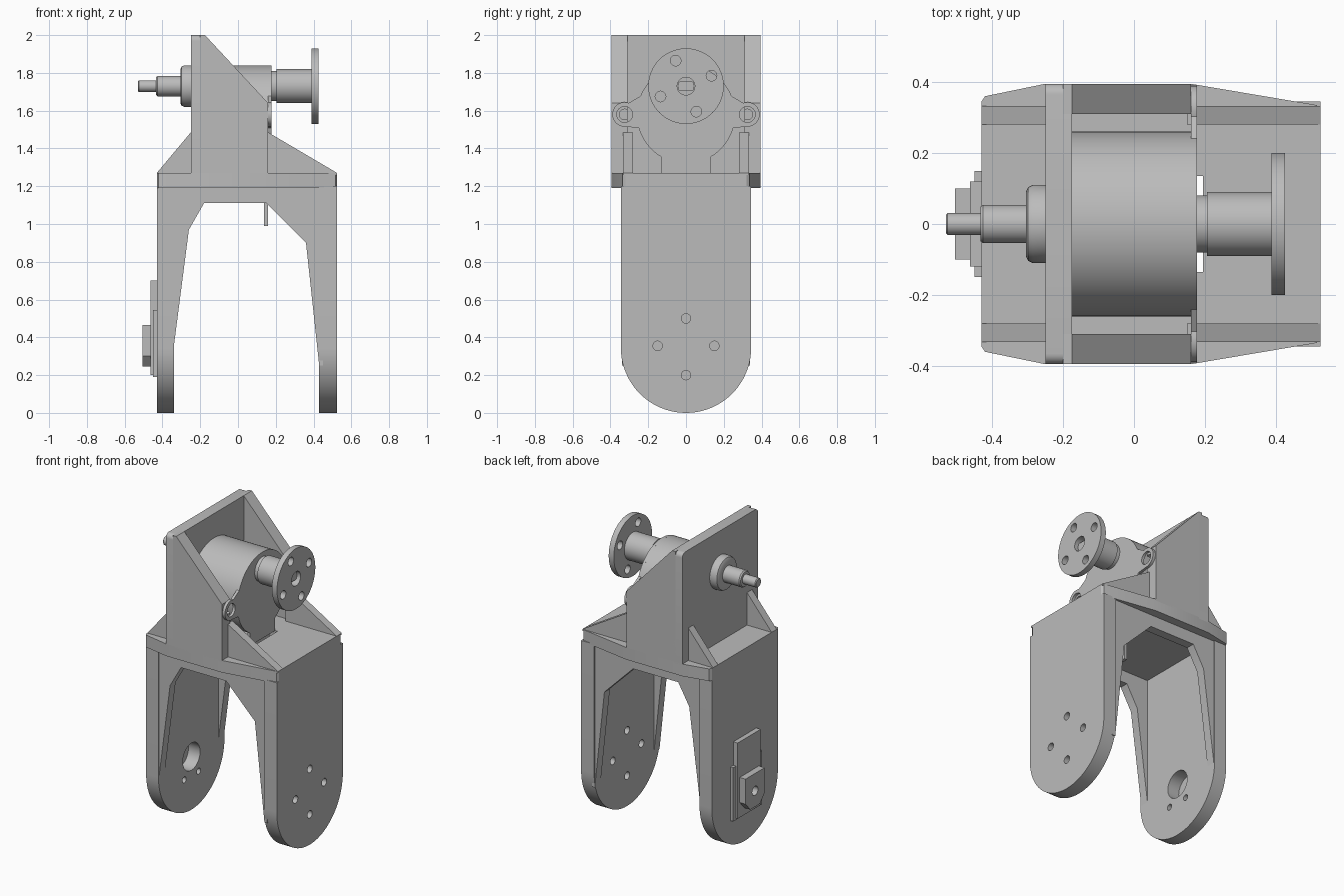
import bpy, bmesh
from math import sin, cos, pi, radians
from mathutils import Vector

if "Cube" in bpy.data.objects:
    bpy.data.objects.remove(bpy.data.objects["Cube"], do_unlink=True)

grey = bpy.data.materials.new("plain grey")
grey.use_nodes = True
colour = (0.5, 0.5, 0.5, 1)
grey.diffuse_color = colour
grey.node_tree.nodes["Principled BSDF"].inputs["Base Color"].default_value = colour
parts = []


def finish(name, bm):
    bmesh.ops.recalc_face_normals(bm, faces=bm.faces)
    mesh = bpy.data.meshes.new(name)
    bm.to_mesh(mesh)
    bm.free()
    mesh.materials.append(grey)
    obj = bpy.data.objects.new(name, mesh)
    bpy.context.collection.objects.link(obj)
    parts.append(obj)
    return obj


def prism(name, pts, axis, lo, hi):
    """Extrude a closed outline along an axis."""
    place = {"x": lambda p, d: (d, p[0], p[1]),
             "y": lambda p, d: (p[0], d, p[1]),
             "z": lambda p, d: (p[0], p[1], d)}[axis]
    bm = bmesh.new()
    face = bm.faces.new([bm.verts.new(place(p, lo)) for p in pts])
    ext = bmesh.ops.extrude_face_region(bm, geom=[face], use_keep_orig=True)
    top = [v for v in ext["geom"] if isinstance(v, bmesh.types.BMVert)]
    bmesh.ops.translate(bm, verts=top, vec=Vector(place((0, 0), hi - lo)))
    return finish(name, bm)


def box(name, x, y, z):
    return prism(name, [(x[0], y[0]), (x[1], y[0]), (x[1], y[1]), (x[0], y[1])], "z", *z)


def lathe(name, profile, y, z, n=48):
    """Revolve (x, radius) pairs about a line parallel to x."""
    bm = bmesh.new()
    rings = [[bm.verts.new((x, y + r * cos(2 * pi * i / n), z + r * sin(2 * pi * i / n)))
              for i in range(n)] for x, r in profile]
    for a, b in zip(rings, rings[1:]):
        for i in range(n):
            j = (i + 1) % n
            bm.faces.new((a[i], a[j], b[j], b[i]))
    bm.faces.new(rings[0])
    bm.faces.new(rings[-1])
    return finish(name, bm)


def cut(obj, *cutters):
    """Subtract cutters, then delete them."""
    for c in cutters:
        mod = obj.modifiers.new("cut", "BOOLEAN")
        mod.operation, mod.solver, mod.object = "DIFFERENCE", "EXACT", c
        bpy.context.view_layer.objects.active = obj
        bpy.ops.object.modifier_apply(modifier=mod.name)
        parts.remove(c)
        bpy.data.objects.remove(c, do_unlink=True)


def drill(obj, x0, x1, r, *centres):
    cut(obj, *[lathe("drill", [(x0, r), (x1, r)], y, z, 24) for y, z in centres])


def arc(cy, cz, r, a0, a1, n=16):
    angles = [radians(a0 + (a1 - a0) * i / n) for i in range(n + 1)]
    return [(cy + r * cos(a), cz + r * sin(a)) for a in angles]


FLOOR, AXIS, MOTOR = 1.27, 1.73, 1.58

# Fork arms with rounded ends
arm = [(0.345, 1.2)] + arc(0, 0.345, 0.345, 0, -180, 40) + [(-0.345, 1.2)]
arm_r = prism("drive_side_arm", arm, "x", 0.43, 0.525)
arm_l = prism("sensor_side_arm", arm, "x", -0.43, -0.34)
drill(arm_r, 0.3, 0.6, 0.025, (0, 0.5), (0, 0.2), (0.15, 0.355), (-0.15, 0.355))
drill(arm_l, -0.5, -0.3, 0.09, (0, 0.35))
drill(arm_l, -0.5, -0.3, 0.02, (0.075, 0.225), (-0.075, 0.225))

# Bridge slab, tapered towards its ends, with a slot for the motor tab
half = [(-0.43, 0.345), (-0.42, 0.36), (-0.25, 0.395), (0.16, 0.395), (0.515, 0.335), (0.525, 0.32)]
slab = prism("bridge_slab", half + [(x, -y) for x, y in reversed(half)], "z", 1.19, FLOOR)
cut(slab, box("slot", (0.135, 0.195), (-0.135, 0.135), (1.1, 1.4)))

# Webs, side walls and gussets on both sides
web = [(-0.36, 1.2), (-0.36, 0.35), (-0.34, 0.35), (-0.26, 0.97), (-0.18, 1.11),
       (0.15, 1.11), (0.36, 0.9), (0.43, 0.25), (0.45, 0.25), (0.45, 1.2)]
wall = [(-0.2, 1.26), (-0.2, 2.0), (-0.175, 2.0), (0.16, 1.64), (0.16, 1.26)]
front_gusset = [(0.15, 1.26), (0.15, 1.485), (0.16, 1.485), (0.525, FLOOR), (0.525, 1.26)]
rear_gusset = [(-0.24, 1.26), (-0.24, 1.485), (-0.25, 1.485), (-0.43, FLOOR), (-0.43, 1.26)]
for side, s in (("left", 1), ("right", -1)):
    prism(side + "_arm_web", web, "y", s * 0.28, s * 0.338)
    w = prism(side + "_side_wall", wall, "y", s * 0.31, s * 0.395)
    drill(w, 0.08, 0.2, 0.028, (s * 0.325, MOTOR))
    prism(side + "_front_gusset", front_gusset, "y", s * 0.28, s * 0.333)
    prism(side + "_rear_gusset", rear_gusset, "y", s * 0.28, s * 0.333)

# Upright mounting plate with rounded top corners
upright = ([(-0.395, 1.26), (0.395, 1.26)] + arc(0.365, 1.97, 0.03, 0, 90, 6)
           + arc(-0.365, 1.97, 0.03, 90, 180, 6))
prism("upright_plate", upright, "x", -0.25, -0.175)

# Gear motor: body, eared flange and tab through the slab
lathe("motor_body", [(-0.18, 0.26), (0.165, 0.26)], 0, MOTOR, 64)
edge = (arc(0, MOTOR, 0.26, 90, 22) + arc(0.325, MOTOR, 0.065, 110, -95)
        + arc(0, MOTOR, 0.26, -16, -60) + [(0.13, FLOOR)])
flange = prism("motor_flange", edge + [(-y, z) for y, z in reversed(edge[1:])], "x", 0.16, 0.178)
drill(flange, 0.1, 0.3, 0.042, (0.325, MOTOR), (-0.325, MOTOR))
box("motor_tab", (0.138, 0.16), (-0.1, 0.1), (0.99, 1.36))

# Output hub with bolt disc and flattened shaft
hub = lathe("output_hub", [(0.17, 0.08), (0.205, 0.08), (0.205, 0.09), (0.388, 0.09),
                           (0.388, 0.2), (0.425, 0.2)], 0, AXIS, 64)
drill(hub, 0.25, 0.5, 0.047, (0, AXIS))
drill(hub, 0.37, 0.5, 0.028, *[(dy, AXIS + dz) for dy, dz in
                               ((-0.055, 0.135), (0.135, 0.055), (0.055, -0.135), (-0.135, -0.055))])
shaft = [(y, max(AXIS - 0.025, min(AXIS + 0.025, z))) for y, z in arc(0, AXIS, 0.044, 0, 345, 23)]
prism("output_shaft", shaft, "x", 0.24, 0.4)

# Stepped rear shaft
lathe("rear_shaft", [(-0.53, 0.025), (-0.525, 0.031), (-0.433, 0.031), (-0.433, 0.048),
                     (-0.425, 0.054), (-0.305, 0.054), (-0.305, 0.09), (-0.298, 0.104),
                     (-0.285, 0.11), (-0.24, 0.11)], 0, AXIS)

# Position sensor on the outer face of the arm
box("sensor_base", (-0.45, -0.425), (-0.15, 0.15), (0.19, 0.545))
box("sensor_board", (-0.462, -0.425), (-0.12, 0.12), (0.2, 0.7))
case = [(-0.1, 0.465), (0.1, 0.465), (0.1, 0.3), (0.05, 0.245), (-0.05, 0.245), (-0.1, 0.3)]
housing = prism("sensor_housing", case, "x", -0.505, -0.455)
drill(housing, -0.6, -0.465, 0.03, (0, 0.35))

# Smooth round faces, keep corners sharp
bpy.ops.object.select_all(action="DESELECT")
for obj in parts:
    obj.select_set(True)
bpy.context.view_layer.objects.active = parts[0]
bpy.ops.object.shade_smooth_by_angle(angle=radians(30))
